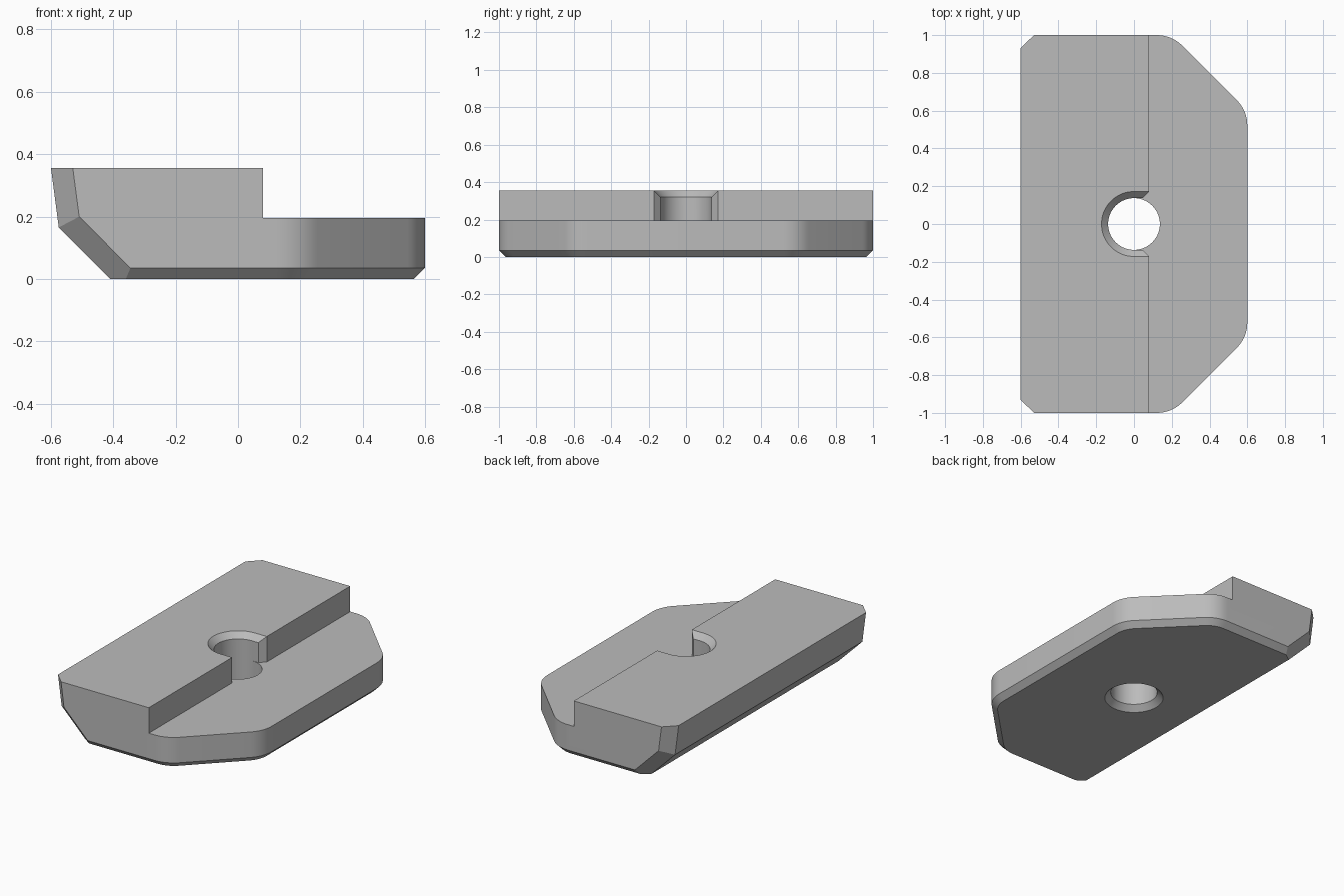
import bpy, bmesh
from math import pi, sin, cos, radians
from mathutils import Vector

if "Cube" in bpy.data.objects:
    bpy.data.objects.remove(bpy.data.objects["Cube"], do_unlink=True)

TOP, STEP, CH = 0.355, 0.195, 0.035   # top height, ledge height, chamfer
STEP_X, HOLE_R = 0.08, 0.137

grey = bpy.data.materials.new("plain grey")
grey.use_nodes = True
grey.diffuse_color = (0.5, 0.5, 0.5, 1)
grey.node_tree.nodes["Principled BSDF"].inputs["Base Color"].default_value = (0.5, 0.5, 0.5, 1)


def hull(name, points):
    """Convex solid around the points."""
    bm = bmesh.new()
    for p in points:
        bm.verts.new(p)
    res = bmesh.ops.convex_hull(bm, input=bm.verts)
    bmesh.ops.delete(bm, geom=[v for v in res["geom_interior"] if isinstance(v, bmesh.types.BMVert)],
                     context="VERTS")
    bmesh.ops.dissolve_limit(bm, angle_limit=0.002, verts=bm.verts, edges=bm.edges)
    bmesh.ops.recalc_face_normals(bm, faces=bm.faces)
    mesh = bpy.data.meshes.new(name)
    bm.to_mesh(mesh)
    bm.free()
    obj = bpy.data.objects.new(name, mesh)
    bpy.context.collection.objects.link(obj)
    return obj


def layers(*rings):
    return [(x, y, z) for ring, z in rings for x, y in ring]


def box(x0, x1, y, z0, z1):
    ring = [(x0, -y), (x1, -y), (x1, y), (x0, y)]
    return layers((ring, z0), (ring, z1))


def arc(cx, cy, r, a0, a1, n):
    return [(cx + r * cos(radians(a0 + (a1 - a0) * i / n)),
             cy + r * sin(radians(a0 + (a1 - a0) * i / n))) for i in range(n + 1)]


# Plan outline: two rounded corners on each end of the ledge side
def plan(inset):
    r = 0.19
    t = r * 0.4142
    half = arc(0.6 - r, 0.6 - t, r - inset, 0, 45, 8)
    half += arc(0.2 - t, 1 - r, r - inset, 45, 90, 8)
    half.append((-0.7, 1 - inset))
    return half + [(x, -y) for x, y in half]


body = hull("clamp_plate", layers((plan(CH), 0), (plan(0), CH), (plan(0), TOP)))

# Sloped back edge and its bevelled ends, trimmed plane by plane
trims = [
    [(-0.6, 0, TOP), (-0.6, 1, TOP), (-0.575, 0, 0.165)],
    [(-0.575, 0, 0.165), (-0.575, 1, 0.165), (-0.41, 0, 0)],
]
for s in (1, -1):
    trims.append([(-0.6, 0.93 * s, TOP), (-0.53, s, TOP), (-0.575, 0.93 * s, 0.165)])
    trims.append([(-0.575, 0.93 * s, 0.165), (-0.505, s, 0.195), (-0.41, 0.93 * s, 0)])
bm = bmesh.new()
bm.from_mesh(body.data)
for tri in trims:
    a, b, c = map(Vector, tri)
    n = (b - a).cross(c - a).normalized()
    if n.dot(a - Vector((0, 0, 0.2))) < 0:
        n = -n
    bmesh.ops.bisect_plane(bm, geom=bm.verts[:] + bm.edges[:] + bm.faces[:], dist=1e-6,
                           plane_co=a, plane_no=n, clear_outer=True)
    bmesh.ops.holes_fill(bm, edges=[e for e in bm.edges if e.is_boundary], sides=0)
bmesh.ops.recalc_face_normals(bm, faces=bm.faces)
bm.to_mesh(body.data)
bm.free()


# Slot outline: half circle at the back, straight towards the ledge
def slot(r):
    return arc(0, 0, r, 90, 270, 32) + [(0.2, -r), (0.2, r)]


def circle(r):
    return arc(0, 0, r, 0, 360 - 360 / 64, 63)


over = 0.02
flare_x = STEP_X - CH
flare = [(flare_x, HOLE_R), (flare_x + 0.1, HOLE_R + 0.1)]
flare += [(x, -y) for x, y in flare]
cutters = [
    hull("ledge_cutter", box(STEP_X, 0.8, 1.2, STEP, 0.5)),
    hull("slot_cutter", layers((slot(HOLE_R), STEP), (slot(HOLE_R), 0.5))),
    hull("flare_cutter", layers((flare, STEP), (flare, 0.5))),
    hull("countersink_cutter", layers((slot(HOLE_R), TOP - CH), (slot(HOLE_R + CH + over), TOP + over))),
    hull("hole_cutter", layers((circle(HOLE_R), -0.1), (circle(HOLE_R), 0.5))),
    hull("lower_countersink_cutter", layers((circle(HOLE_R), CH), (circle(HOLE_R + CH + over), -over))),
]

bpy.ops.object.select_all(action="DESELECT")
bpy.context.view_layer.objects.active = body
body.select_set(True)
for cutter in cutters:
    cutter.hide_render = True
    mod = body.modifiers.new(cutter.name, "BOOLEAN")
    mod.operation = "DIFFERENCE"
    mod.solver = "EXACT"
    mod.object = cutter
    bpy.ops.object.modifier_apply(modifier=mod.name)
    bpy.data.objects.remove(cutter, do_unlink=True)

body.data.materials.clear()
body.data.materials.append(grey)
bpy.ops.object.shade_smooth_by_angle(angle=radians(20))
